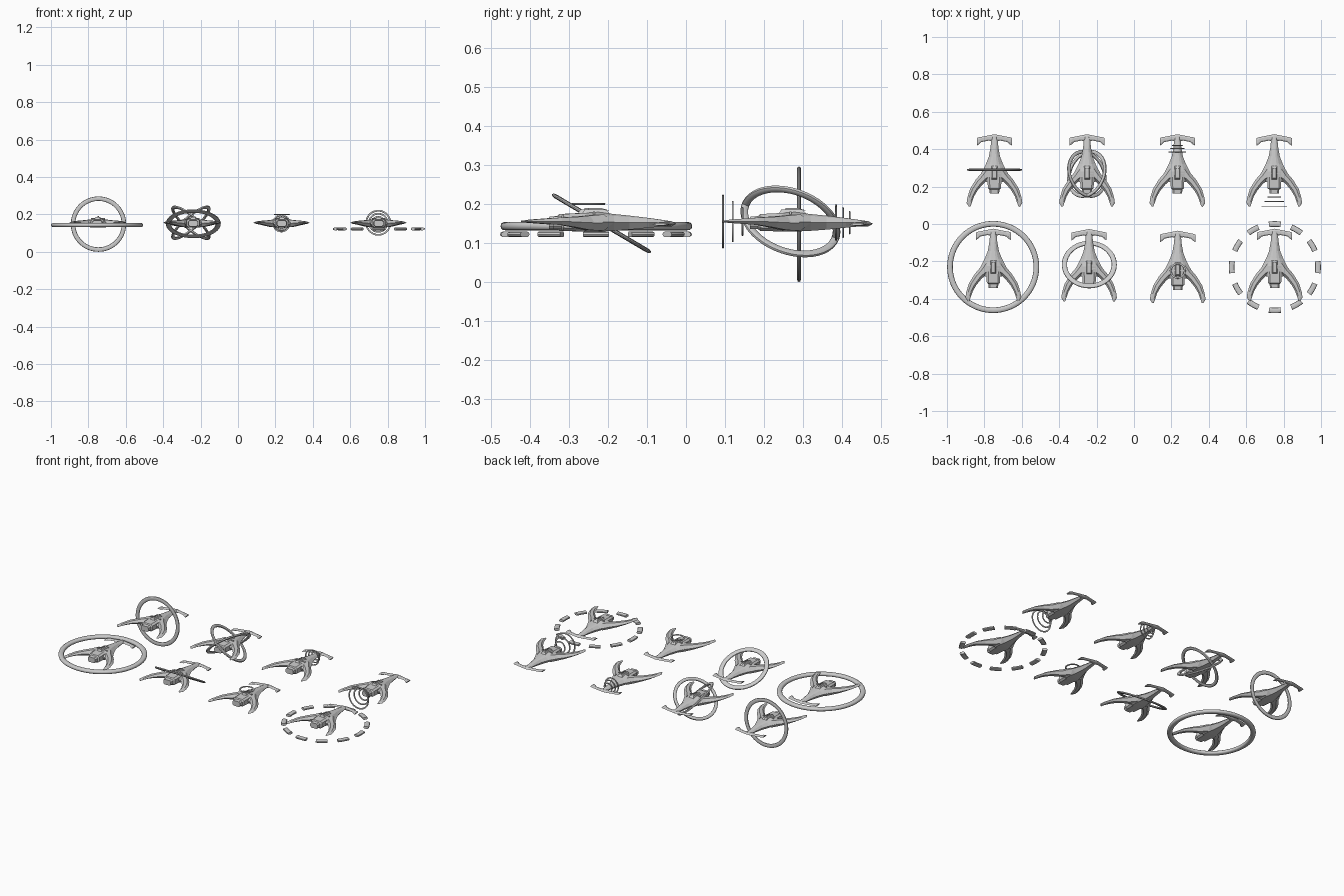
import bpy, bmesh, math
from mathutils import Vector, Matrix

if "Cube" in bpy.data.objects:
    bpy.data.objects.remove(bpy.data.objects["Cube"])


def loft(bm, sections, closed=False):
    """Skin a list of equal-length point loops; cap both ends unless closed."""
    rows = [[bm.verts.new(p) for p in s] for s in sections]
    n = len(rows[0])
    pairs = list(zip(rows, rows[1:])) + ([(rows[-1], rows[0])] if closed else [])
    for a, b in pairs:
        for i in range(n):
            bm.faces.new((a[i], a[(i + 1) % n], b[(i + 1) % n], b[i]))
    if not closed:
        bm.faces.new(rows[0])
        bm.faces.new(rows[-1][::-1])


def to_mesh(name, bm):
    bmesh.ops.recalc_face_normals(bm, faces=bm.faces[:])
    me = bpy.data.meshes.new(name)
    bm.to_mesh(me)
    bm.free()
    return me


def place(name, me, loc):
    ob = bpy.data.objects.new(name, me)
    ob.location = loc
    bpy.context.collection.objects.link(ob)
    return ob


def blade(a, b, zb, zt):
    """Hexagonal section between edge points a and b."""
    a, b = Vector(a), Vector(b)
    zm = zb * 0.5 + zt * 0.5
    p, q = a.lerp(b, 0.25), a.lerp(b, 0.7)
    return [(a.x, a.y, zm), (p.x, p.y, zt), (q.x, q.y, zt),
            (b.x, b.y, zm), (q.x, q.y, zb), (p.x, p.y, zb)]


def body_mesh():
    # y, half width, bottom, top (z relative to the ship's mid plane 0.155)
    prof = [(.185, .016, -.011, .001), (.13, .021, -.016, .009),
            (.08, .03, -.021, .015), (.04, .046, -.024, .019),
            (0, .066, -.026, .024), (-.03, .07, -.026, .022),
            (-.055, .045, -.022, .018)]
    bm = bmesh.new()
    loft(bm, [[(-w, y, b * .4 + t * .4), (-w * .55, y, t * .75), (-w * .25, y, t),
               (w * .25, y, t), (w * .55, y, t * .75), (w, y, b * .4 + t * .4),
               (w * .5, y, b), (-w * .5, y, b)] for y, w, b, t in prof])
    return to_mesh("hull", bm)


def wing_mesh():
    cuts = [((.02, -.045), (.045, .04), -.024, .018),
            ((.04, -.047), (.072, -.01), -.022, .015),
            ((.065, -.07), (.10, -.043), -.016, .012),
            ((.09, -.10), (.131, -.093), -.009, .010),
            ((.109, -.132), (.145, -.14), -.006, .007),
            ((.118, -.158), (.149, -.168), -.004, .005),
            ((.128, -.186), (.136, -.188), -.002, .002)]
    bm = bmesh.new()
    for s in (1, -1):
        loft(bm, [[(s * x, y, z) for x, y, z in blade(*c)] for c in cuts])
    return to_mesh("crescent_wings", bm)


def tail_mesh():
    half = [(0, .158, .2, -.013, .001), (.03, .166, .194, -.011, -.002),
            (.07, .158, .186, -.011, -.003), (.082, .146, .184, -.012, -.002),
            (.094, .139, .18, -.010, -.004)]
    full = [(-x, *r) for x, *r in half[:0:-1]] + half
    bm = bmesh.new()
    loft(bm, [blade((x, y0), (x, y1), b, t) for x, y0, y1, b, t in full])
    return to_mesh("tail_bar", bm)


def engine_mesh():
    bm = bmesh.new()
    oct_ = lambda w, y, b, t: [(-w, y, b + .008), (-w, y, t - .008), (-w * .7, y, t), (w * .7, y, t),
                               (w, y, t - .008), (w, y, b + .008), (w * .7, y, b), (-w * .7, y, b)]
    loft(bm, [oct_(.038, -.03, -.026, .022), oct_(.035, -.09, -.024, .019),
              oct_(.027, -.095, -.02, .014), oct_(.025, -.116, -.019, .012)])
    return to_mesh("engine_block", bm)


def tower_mesh():
    bm = bmesh.new()
    rect = lambda w, y0, y1, z: [(-w, y0, z), (w, y0, z), (w, y1, z), (-w, y1, z)]
    loft(bm, [rect(.018, -.045, .035, .015), rect(.010, -.035, .018, .031)])
    # cross bar and fin on the deck
    loft(bm, [rect(.034, -.014, -.009, .015), rect(.034, -.014, -.009, .025)])
    loft(bm, [rect(.002, -.025, .03, .028), rect(.002, -.025, .005, .035)])
    return to_mesh("bridge_tower", bm)


def ring(name, loc, outer, radial, axial, normal=(0, 0, 1), arcs=None, segs=64):
    """Flattened torus, or separate arcs given as (start, end) angles."""
    bm = bmesh.new()
    mid = outer - radial / 2

    def section(a):
        out = []
        for k in range(12):
            t = math.tau * k / 12
            c, s = math.cos(t), math.sin(t)
            r = mid + radial / 2 * math.copysign(abs(c) ** .8, c)
            out.append((r * math.cos(a), r * math.sin(a),
                        axial / 2 * math.copysign(abs(s) ** .8, s)))
        return out
    if arcs:
        for a0, a1 in arcs:
            loft(bm, [section(a0 + (a1 - a0) * i / 6) for i in range(7)])
    else:
        loft(bm, [section(math.tau * i / segs) for i in range(segs)], True)
    rot = Vector((0, 0, 1)).rotation_difference(Vector(normal).normalized())
    bm.transform(rot.to_matrix().to_4x4())
    ob = place(name, to_mesh(name, bm), loc)
    bpy.ops.object.select_all(action='DESELECT')
    ob.select_set(True)
    bpy.context.view_layer.objects.active = ob
    bpy.ops.object.shade_smooth_by_angle(angle=math.radians(40))


# Eight identical ships in two rows
parts = [body_mesh(), wing_mesh(), tail_mesh(), engine_mesh(), tower_mesh()]
Z = .155
ships = [(-.746, .28), (-.251, .28), (.232, .28), (.75, .28),
         (-.752, -.225), (-.24, -.227), (.234, -.236), (.752, -.225)]
for i, (x, y) in enumerate(ships, 1):
    for me in parts:
        place(f"ship{i}_{me.name}", me, (x, y, Z))

# Upright ring around the hull
ring("upright_ring", (-.746, .29, .148), .148, .024, .011, (0, 1, 0))
# Two crossed tilted rings
for s in (1, -1):
    ring("crossed_ring", (-.252, .268, .155), .133, .02, .012, (s * .624, .27, .736))
# Large level ring
ring("level_ring", (-.753, -.23, .143), .246, .03, .022)
# Ring leaning back
ring("leaning_ring", (-.239, -.217, .15), .147, .028, .011, (0, .508, .861))
# Three small rings round the neck
for y, r in ((.385, .048), (.403, .04), (.42, .03)):
    ring("neck_ring", (.232, y, .152), r, .008, .004, (0, 1, 0), segs=40)
# Small ring floating over the deck
ring("deck_ring", (.234, -.25, .2), .043, .01, .006, segs=40)
# Three rings ahead of the engine
for y, r in ((.095, .069), (.12, .053), (.145, .037)):
    ring("forward_ring", (.75, y, .155), r, .009, .005, (0, 1, 0), segs=48)
# Ring broken into twelve segments
w = math.radians(7.8)
ring("segmented_ring", (.753, -.231, .122), .246, .03, .015,
     arcs=[(math.tau * i / 12 - w, math.tau * i / 12 + w) for i in range(12)])
